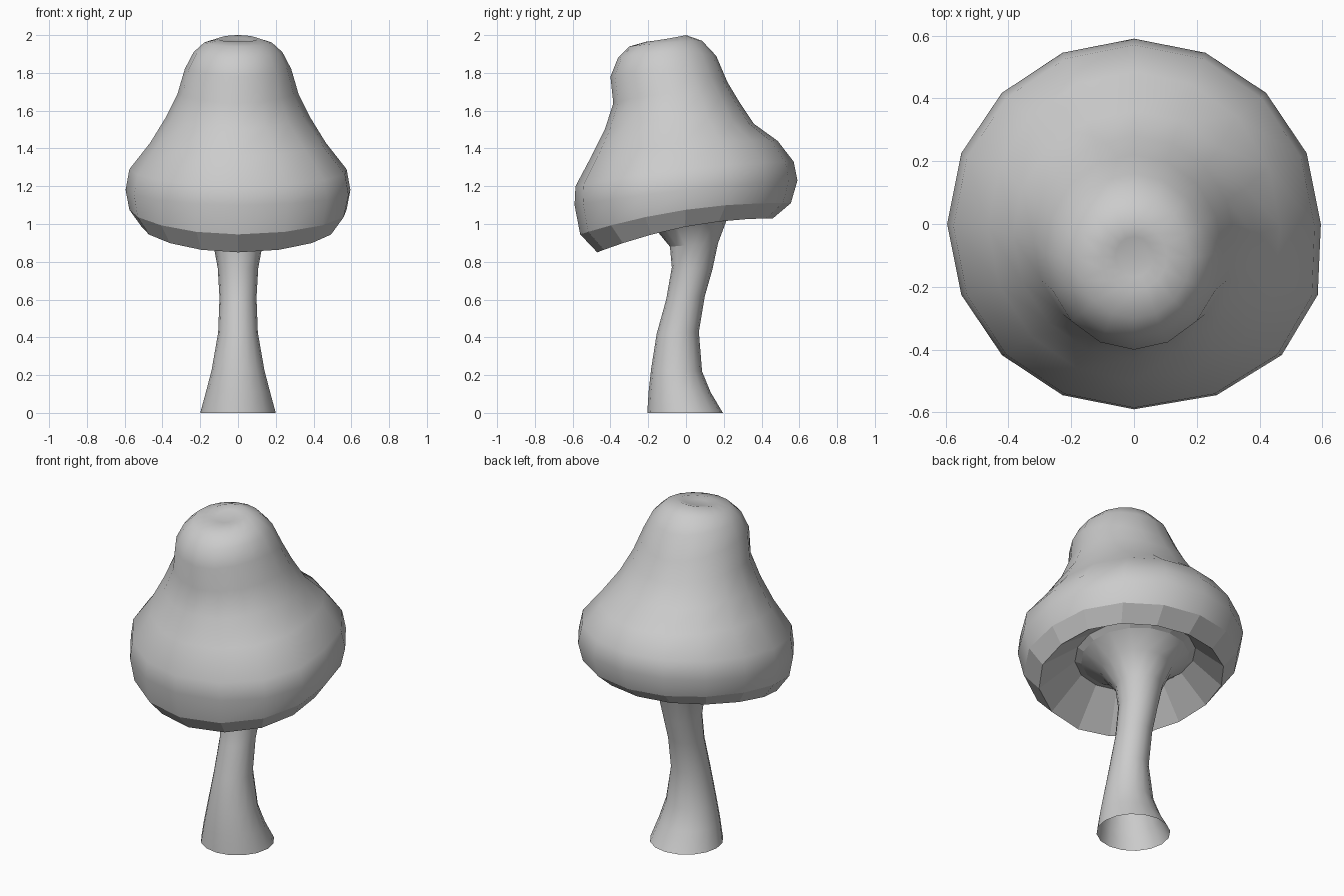
import bpy, bmesh
from math import sin, cos, pi, radians

SIDES = 16


def ring(bm, fy, fz, by, bz, rx, zs, skew=0.0):
    """Tilted oval through a front point, a back point and side height zs."""
    mid_y, ry = (fy + by) / 2, (by - fy) / 2
    mid_z, tilt = (fz + bz) / 2, (bz - fz) / 2
    verts = []
    for i in range(SIDES):
        a = 2 * pi * i / SIDES
        c, s = cos(a), sin(a)
        x = rx * c
        if c > 0 and s < 0:          # fuller front right side
            x += skew * -2 * c * s
        z = mid_z + tilt * s + (zs - mid_z) * c * c
        verts.append(bm.verts.new((x, mid_y + ry * s, z)))
    return verts


def loft(name, rows, angle, flat_strips=0, close_top=False, skews=None):
    bm = bmesh.new()
    rings = [ring(bm, *row, skew=(skews or {}).get(k, 0.0)) for k, row in enumerate(rows)]
    for lo, hi in zip(rings, rings[1:]):
        for i in range(SIDES):
            j = (i + 1) % SIDES
            bm.faces.new((lo[i], lo[j], hi[j], hi[i]))
    if close_top:
        bm.faces.new(rings[-1])
    me = bpy.data.meshes.new(name)
    bm.to_mesh(me)
    bm.free()
    ob = bpy.data.objects.new(name, me)
    bpy.context.collection.objects.link(ob)
    bpy.ops.object.select_all(action='DESELECT')
    ob.select_set(True)
    bpy.context.view_layer.objects.active = ob
    bpy.ops.object.shade_smooth_by_angle(angle=radians(angle))
    for p in ob.data.polygons[:flat_strips * SIDES]:
        p.use_smooth = False
    return ob


# Bent stem, open at the base, flaring out under the cap
stem = [
    (-0.205, 0.00, 0.195, 0.00, 0.20, 0.00),
    (-0.198, 0.11, 0.13, 0.11, 0.17, 0.11),
    (-0.185, 0.23, 0.085, 0.22, 0.14, 0.225),
    (-0.155, 0.42, 0.068, 0.43, 0.105, 0.425),
    (-0.105, 0.60, 0.10, 0.62, 0.098, 0.61),
    (-0.075, 0.77, 0.14, 0.76, 0.107, 0.765),
    (-0.085, 0.88, 0.17, 0.90, 0.13, 0.89),
    (-0.18, 0.995, 0.215, 1.02, 0.195, 1.01),
    (-0.28, 1.05, 0.30, 1.11, 0.295, 1.085),
]
loft("stem", stem, 25)

# Cap: hollow underside, rolled rim, tall forward-leaning crown
cap = [
    stem[-1],
    (-0.32, 1.06, 0.34, 1.13, 0.325, 1.11),
    (-0.47, 0.85, 0.46, 1.03, 0.51, 0.985),
    (-0.56, 0.945, 0.555, 1.11, 0.575, 1.075),
    (-0.59, 1.10, 0.59, 1.23, 0.595, 1.18),
    (-0.585, 1.20, 0.57, 1.33, 0.575, 1.29),
    (-0.50, 1.36, 0.485, 1.44, 0.465, 1.43),
    (-0.43, 1.50, 0.36, 1.53, 0.385, 1.56),
    (-0.385, 1.64, 0.28, 1.65, 0.32, 1.69),
    (-0.40, 1.78, 0.22, 1.75, 0.282, 1.82),
    (-0.36, 1.88, 0.16, 1.89, 0.235, 1.91),
    (-0.30, 1.94, 0.085, 1.97, 0.18, 1.96),
    (-0.21, 1.965, 0.00, 2.00, 0.105, 1.98),
    (-0.17, 1.96, -0.04, 1.985, 0.06, 1.97),
]
loft("cap", cap, 80, flat_strips=3, close_top=True,
     skews={2: 0.03, 3: 0.04, 4: 0.05, 5: 0.05, 6: 0.03})
